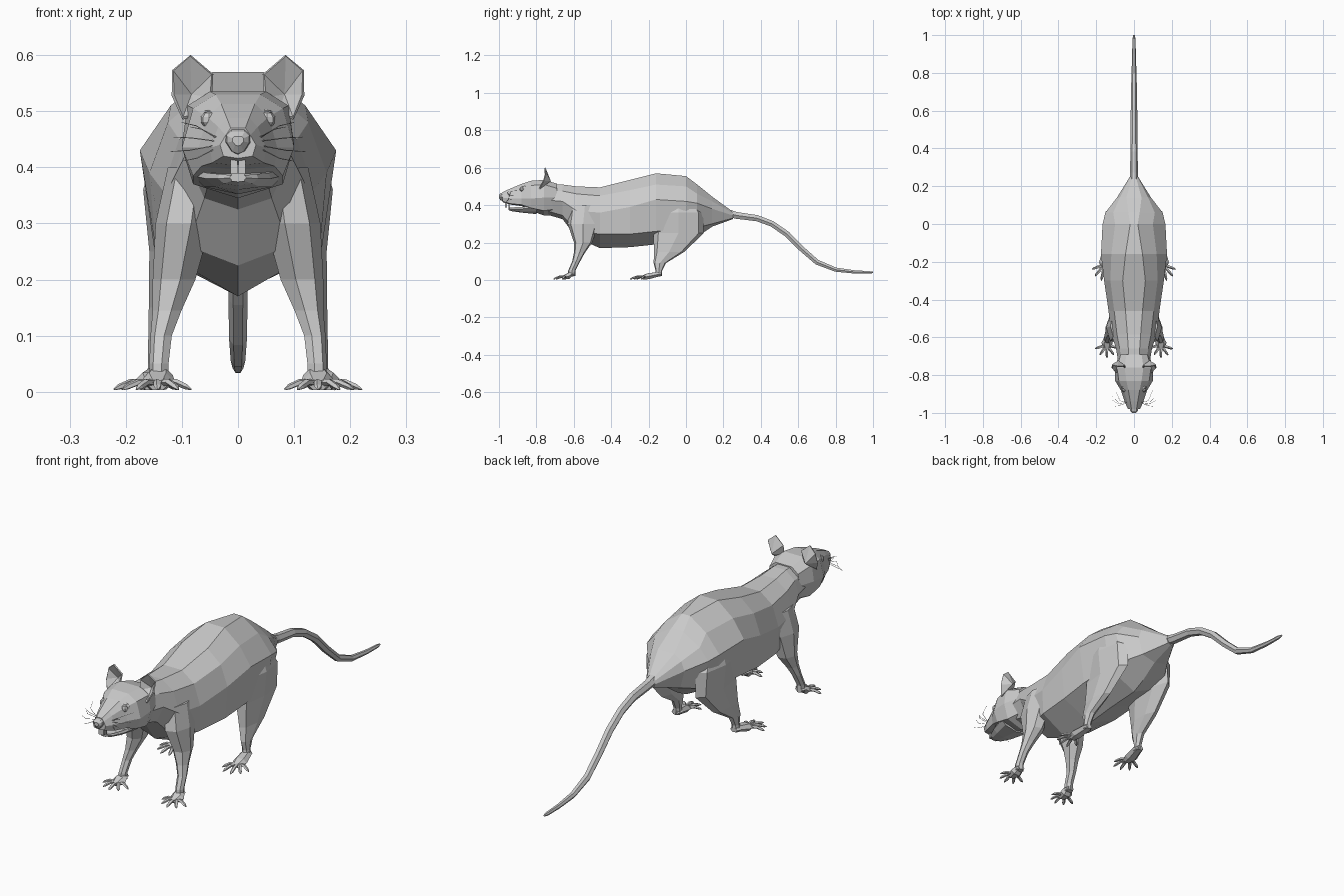
import bpy, bmesh, math
from mathutils import Vector


def finish(name, bm):
    bmesh.ops.recalc_face_normals(bm, faces=bm.faces)
    mesh = bpy.data.meshes.new(name)
    bm.to_mesh(mesh)
    bm.free()
    ob = bpy.data.objects.new(name, mesh)
    bpy.context.collection.objects.link(ob)
    return ob


def skin(bm, rings):
    """Bridge a sequence of equal-sized point rings and cap both ends."""
    loops = [[bm.verts.new(p) for p in r] for r in rings]
    n = len(loops[0])
    for a, b in zip(loops, loops[1:]):
        for i in range(n):
            j = (i + 1) % n
            bm.faces.new((a[i], a[j], b[j], b[i]))
    bm.faces.new(loops[0])
    bm.faces.new(loops[-1])


def symmetric_loft(name, rows):
    """Rows: y, then top z, top width, three (width, z) pairs, bottom z."""
    rings = []
    for y, zt, wt, w1, z1, w2, z2, w3, z3, zb in rows:
        half = [(wt, zt), (w1, z1), (w2, z2), (w3, z3)]
        pts = half + [(0, zb)] + [(-x, z) for x, z in reversed(half)]
        rings.append([(x, y, z) for x, z in pts])
    bm = bmesh.new()
    skin(bm, rings)
    return finish(name, bm)


def tube_rings(path, sides, s=1, flat=1.0):
    """Path points: x, y, z, radius."""
    pts = [Vector((p[0] * s, p[1], p[2])) for p in path]
    rings = []
    for i, c in enumerate(pts):
        d = (pts[min(i + 1, len(pts) - 1)] - pts[max(i - 1, 0)]).normalized()
        u = d.cross(Vector((0, 0, 1))).normalized()
        v = u.cross(d)
        r = path[i][3]
        ang = [2 * math.pi * k / sides for k in range(sides)]
        rings.append([c + u * r * math.cos(a) + v * r * flat * math.sin(a) for a in ang])
    return rings


def mirrored_tubes(name, paths, sides, flat=1.0):
    bm = bmesh.new()
    for s in (1, -1):
        for p in paths:
            skin(bm, tube_rings(p, sides, s, flat))
    return finish(name, bm)


def legs(name, rows, sides=7):
    """Stacked horizontal ovals: x, y, z, x radius, y radius."""
    bm = bmesh.new()
    for s in (1, -1):
        skin(bm, [[(s * (x + rx * math.cos(2 * math.pi * k / sides)),
                    y + ry * math.sin(2 * math.pi * k / sides), z)
                   for k in range(sides)] for x, y, z, rx, ry in rows])
    return finish(name, bm)


def feet(name, heel, palm, angles, lengths):
    hx, hy = heel
    px, py = palm
    mirrored_tubes(name + "_palms", [[(hx, hy, .03, .017), (hx, hy - .02, .03, .024),
                                      (px, py + .01, .019, .03), (px, py - .02, .012, .018)]], 6, .6)
    toes = []
    for a, l in zip(angles, lengths):
        dx, dy = math.sin(math.radians(a)), -math.cos(math.radians(a))
        toes.append([(px + dx * l * t, py + dy * l * t, z, r)
                     for t, z, r in ((.2, .016, .009), (.55, .017, .008), (.85, .009, .007), (1, .004, .002))])
    mirrored_tubes(name + "_toes", toes, 5, .75)


# Torso and neck
symmetric_loft("body", [
    (-.78, .51, .03, .06, .48, .075, .43, .05, .38, .36),
    (-.66, .51, .03, .075, .475, .095, .42, .06, .345, .325),
    (-.585, .50, .035, .09, .46, .12, .37, .09, .26, .225),
    (-.46, .495, .045, .105, .45, .135, .36, .13, .245, .17),
    (-.30, .535, .06, .125, .48, .158, .39, .145, .245, .175),
    (-.16, .57, .045, .12, .51, .175, .43, .15, .26, .19),
    (.00, .555, .02, .10, .50, .166, .42, .145, .27, .20),
    (.06, .51, .03, .11, .46, .152, .41, .12, .28, .23),
    (.14, .445, .04, .075, .42, .09, .38, .07, .30, .285),
    (.25, .365, .01, .018, .358, .022, .345, .015, .33, .325)])

# Skull and snout
symmetric_loft("head", [
    (-.69, .515, .04, .07, .49, .08, .44, .06, .38, .345),
    (-.76, .535, .05, .09, .51, .10, .44, .08, .37, .345),
    (-.83, .53, .04, .08, .505, .10, .435, .08, .385, .37),
    (-.88, .513, .03, .055, .49, .07, .435, .065, .402, .395),
    (-.94, .488, .02, .035, .472, .05, .435, .046, .408, .403),
    (-.98, .470, .013, .022, .457, .032, .44, .026, .42, .416)])

# Lower jaw
symmetric_loft("lower_jaw", [
    (-.80, .40, .06, .075, .395, .08, .385, .06, .365, .352),
    (-.88, .386, .04, .055, .39, .058, .38, .04, .365, .36),
    (-.93, .382, .02, .033, .388, .036, .38, .025, .371, .367),
    (-.95, .384, .008, .013, .386, .015, .381, .01, .376, .374)])

# Nose tip
symmetric_loft("nose", [
    (-.97, .47, .012, .022, .46, .024, .445, .014, .43, .422),
    (-.99, .464, .012, .02, .456, .02, .444, .01, .428, .424),
    (-1.0, .455, .007, .01, .452, .01, .446, .005, .44, .438)])

# Incisors, upper and lower
bm = bmesh.new()
for s in (1, -1):
    for x, y, top, bottom in ((.007, -.962, .42, .388), (.006, -.945, .405, .375)):
        skin(bm, [[(s * (x + a), y + b, z) for a, b in
                   ((-.006, -.005), (.006, -.005), (.006, .005), (-.006, .005))] for z in (top, bottom)])
finish("incisors", bm)

# Eyes with lids
bm = bmesh.new()
for s in (1, -1):
    for r, x, y in ((.015, .052, -.876), (.02, .048, -.862)):
        ret = bmesh.ops.create_uvsphere(bm, u_segments=8, v_segments=5, radius=r)
        bmesh.ops.translate(bm, verts=ret["verts"], vec=(s * x, y, .485))
finish("eyes", bm)

# Cupped ears
bm = bmesh.new()
rim = [(.05, -.765, .525), (.047, -.755, .565), (.085, -.757, .598), (.115, -.75, .572),
       (.114, -.765, .53), (.098, -.785, .49), (.07, -.785, .495)]
for s in (1, -1):
    vs = [bm.verts.new((s * x, y, z)) for x, y, z in rim]
    c = bm.verts.new((s * .083, -.728, .53))
    for i in range(len(vs)):
        bm.faces.new((vs[i], vs[(i + 1) % len(vs)], c))
ears = finish("ears", bm)
mod = ears.modifiers.new("thickness", "SOLIDIFY")
mod.thickness = .006

# Whiskers
whiskers = []
for z0, x1, y1, dz in ((.452, .085, -.95, .02), (.446, .115, -.91, .008), (.44, .12, -.93, -.012),
                       (.436, .10, -.965, -.025), (.45, .10, -.88, .03)):
    whiskers.append([(.035, -.945, z0, .0012), (.035 + (x1 - .035) * .6, -.96 + (y1 + .96) * .3, z0 + dz * .8, .001),
                     (x1, y1, z0 + dz, .0006)])
mirrored_tubes("whiskers", whiskers, 3)

# Legs
legs("hind_legs", [
    (.145, -.148, .02, .018, .02), (.143, -.145, .05, .017, .018), (.14, -.14, .09, .02, .034),
    (.132, -.09, .15, .027, .083), (.122, -.04, .25, .036, .138), (.12, -.04, .36, .049, .135),
    (.10, -.04, .43, .05, .09)])
legs("front_legs", [
    (.14, -.612, .02, .018, .022), (.14, -.61, .05, .018, .02), (.136, -.587, .10, .02, .022),
    (.125, -.57, .145, .027, .03), (.112, -.55, .20, .04, .05), (.095, -.55, .30, .052, .085),
    (.08, -.54, .40, .045, .08)])

# Feet
feet("front_feet", (.14, -.595), (.143, -.64), (-75, -35, 0, 35, 72), (.062, .064, .068, .066, .066))
feet("hind_feet", (.145, -.13), (.155, -.215), (-45, -15, 12, 40, 70), (.068, .085, .087, .08, .07))

# Tail
bm = bmesh.new()
tail = [(.20, .365, .024), (.27, .345, .021), (.38, .33, .019), (.46, .30, .018), (.54, .245, .018),
        (.62, .165, .017), (.70, .095, .016), (.80, .055, .013), (.90, .043, .010), (.98, .04, .008), (1.0, .04, .004)]
skin(bm, tube_rings([(0, y, z, r) for y, z, r in tail], 6))
finish("tail", bm)
